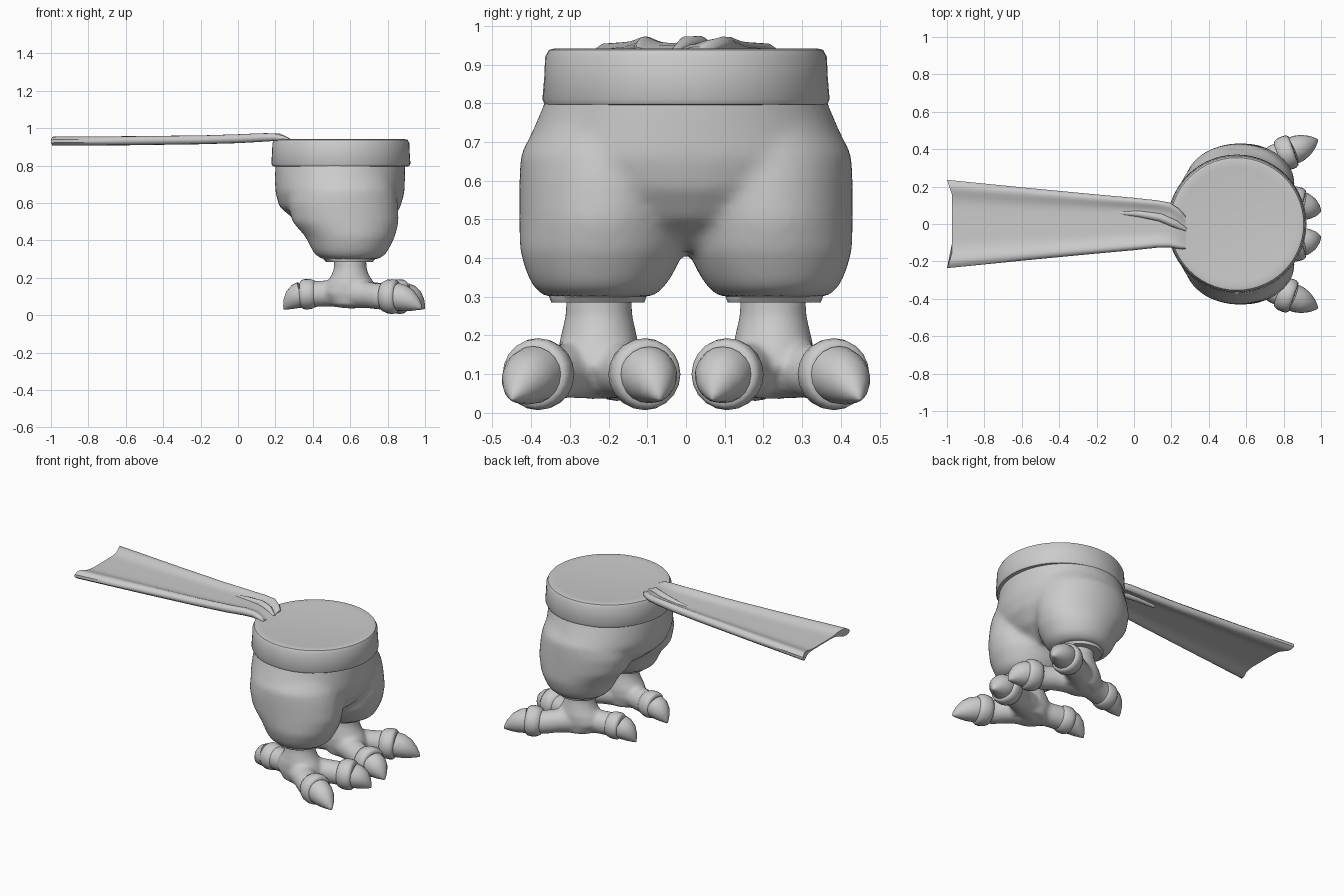
import bpy, bmesh, math
from mathutils import Vector

if "Cube" in bpy.data.objects:
    bpy.data.objects.remove(bpy.data.objects["Cube"])

GREY = (0.6, 0.6, 0.6, 1)
mat = bpy.data.materials.new("plain grey")
mat.use_nodes = True
mat.diffuse_color = GREY
mat.node_tree.nodes["Principled BSDF"].inputs["Base Color"].default_value = GREY


def skin(bm, rings):
    """Bridge closed rings of points and cap both ends."""
    vs = [[bm.verts.new(p) for p in r] for r in rings]
    n = len(vs[0])
    for a, b in zip(vs, vs[1:]):
        for i in range(n):
            j = (i + 1) % n
            bm.faces.new((a[i], a[j], b[j], b[i]))
    bm.faces.new(vs[0][::-1])
    bm.faces.new(vs[-1])


def stack(bm, rows, n=40):
    """Horizontal ellipses: x, y, z, x radius, y radius."""
    turns = [2 * math.pi * i / n for i in range(n)]
    skin(bm, [[(x + rx * math.cos(t), y + ry * math.sin(t), z) for t in turns]
              for x, y, z, rx, ry in rows])


def tube(bm, path, radii, n=20):
    """Round sections that follow a path."""
    pts = [Vector(p) for p in path]
    rings = []
    for i, (p, r) in enumerate(zip(pts, radii)):
        d = (pts[min(i + 1, len(pts) - 1)] - pts[max(i - 1, 0)]).normalized()
        u = d.cross(Vector((0, 0, 1))).normalized()
        v = u.cross(d)
        rings.append([p + r * (u * math.cos(2 * math.pi * k / n) + v * math.sin(2 * math.pi * k / n))
                      for k in range(n)])
    skin(bm, rings)


def finish(name, bm, mirror=False, voxel=0, smooth=0, angle=40):
    bmesh.ops.recalc_face_normals(bm, faces=bm.faces)
    me = bpy.data.meshes.new(name)
    bm.to_mesh(me)
    bm.free()
    me.materials.append(mat)
    ob = bpy.data.objects.new(name, me)
    bpy.context.collection.objects.link(ob)
    bpy.ops.object.select_all(action='DESELECT')
    ob.select_set(True)
    bpy.context.view_layer.objects.active = ob
    if voxel:
        bpy.ops.object.shade_smooth()
    else:
        bpy.ops.object.shade_smooth_by_angle(angle=math.radians(angle))
    if mirror:
        m = ob.modifiers.new("mirror", 'MIRROR')
        m.use_axis = (False, True, False)
        m.use_mirror_merge = False
    if voxel:
        m = ob.modifiers.new("blend", 'REMESH')
        m.mode = 'VOXEL'
        m.voxel_size = voxel
        m.use_smooth_shade = True
        m = ob.modifiers.new("soften", 'SMOOTH')
        m.factor = 0.5
        m.iterations = smooth


# Trousers: two baggy legs blended into a rounded seat
bm = bmesh.new()
stack(bm, [(.60, .225, .30, .15, .14), (.60, .225, .325, .19, .17), (.60, .222, .36, .21, .19),
           (.60, .217, .42, .24, .213), (.575, .215, .50, .285, .216), (.56, .205, .60, .295, .226),
           (.56, .19, .67, .285, .238), (.56, .13, .80, .255, .218), (.56, .12, .88, .24, .2)])
finish_rows = [(.575, 0, .425, .13, .12), (.565, 0, .50, .25, .27), (.545, 0, .58, .325, .385),
               (.545, 0, .66, .346, .428), (.545, 0, .73, .348, .396), (.547, 0, .80, .348, .366),
               (.55, 0, .89, .335, .34)]
stack(bm, finish_rows)
finish("trousers", bm, mirror=True, voxel=.016, smooth=9)

# Waistband with a flat closed top
bm = bmesh.new()
stack(bm, [(.55, 0, .795, .33, .34), (.55, 0, .797, .365, .365), (.55, 0, .81, .372, .371),
           (.55, 0, .87, .368, .366), (.55, 0, .92, .366, .364), (.55, 0, .938, .357, .354),
           (.55, 0, .942, .34, .337), (.55, 0, .938, .31, .305)], 56)
finish("waistband", bm)

# Cuffs at the trouser hems
bm = bmesh.new()
stack(bm, [(.595, .228, .285, .125, .12), (.595, .228, .30, .138, .126), (.595, .228, .33, .13, .12)], 28)
finish("hem_cuffs", bm, mirror=True)

# Each toe: root, knuckle, claw base, claw tip
TOES = [((.60, .21, .12), (.80, .125, .10), (.89, .10, .10), (.998, .068, .035)),
        ((.60, .24, .12), (.76, .36, .10), (.845, .39, .10), (.983, .45, .035)),
        ((.58, .225, .12), (.43, .188, .115), (.345, .175, .112), (.245, .16, .032))]

# Feet: shank and toes blended together
bm = bmesh.new()
stack(bm, [(.60, .225, .05, .10, .09), (.60, .225, .12, .15, .105), (.60, .225, .17, .13, .105),
           (.60, .225, .21, .103, .096), (.60, .225, .25, .088, .087), (.60, .225, .31, .086, .084)], 24)
for root, knuckle, base, tip in TOES:
    tube(bm, [root, Vector(root).lerp(Vector(knuckle), .6), knuckle, Vector(knuckle).lerp(Vector(base), .6)],
         [.085, .07, .07, .072])
finish("feet", bm, mirror=True, voxel=.012, smooth=5)

# Rounded sheaths around the claw roots
bm = bmesh.new()
for i, (root, knuckle, base, tip) in enumerate(TOES):
    k, b = Vector(knuckle), Vector(base)
    size = .082 if i == 2 else .093
    tube(bm, [k.lerp(b, t) for t in (.1, .2, .45, .75, .95, 1.08, 1.1)],
         [size * s for s in (.7, .86, .97, 1, .97, .88, .75)])
finish("claw_sheaths", bm, mirror=True, angle=50)

# Claws: blunt cones that hook downward
bm = bmesh.new()
for i, (root, knuckle, base, tip) in enumerate(TOES):
    b, t = Vector(base), Vector(tip)
    path = []
    for s in (0, .25, .5, .75, .92, 1):
        p = b.lerp(t, s)
        p.z = b.z + (t.z - b.z) * s ** 1.5
        path.append(p)
    size = .07 if i == 2 else .074
    tube(bm, path, [size * s for s in (1, .97, .82, .52, .22, .04)])
finish("claws", bm, mirror=True, angle=50)

# Tail: a flaring sheet with thick rolled edges and a notched end,
# pinched where it meets the waistband
# Stations: x, y centre, half width, middle height, edge rise, groove shift
STATIONS = [(-1, 0, .236, .931, .025, 0), (-.6, 0, .196, .933, .025, 0), (-.2, 0, .158, .938, .024, .02),
            (0, 0, .140, .944, .024, .05), (.12, 0, .127, .950, .023, .1), (.19, -.005, .120, .952, .021, 0),
            (.24, -.025, .108, .946, .018, -.15), (.275, -.045, .092, .934, .012, -.2)]
bm = bmesh.new()
rings = []
for k, (x, yc, half, z, rise, shift) in enumerate(STATIONS):
    ring = []
    for side in (1, -1):
        for i in range(25):
            s = side * (i / 12 - 1)
            rim = math.exp(-((abs(s - shift * (1 - s * s)) - .88) / .25) ** 2)
            drop = .012 * max(0, (abs(s) - .9) / .1)
            notch = .028 * min(1, (1 - abs(s)) / .35) if k == 0 else 0
            ring.append((x + notch, yc + s * half, z + side * (.004 + (rise - .004) * rim - drop)))
    rings.append(ring)
skin(bm, rings)
finish("tail", bm, angle=50)

# Soft fold where the tail tucks into the waistband
bm = bmesh.new()
tube(bm, [(-.1, .06, .934), (.02, .055, .941), (.14, .035, .952), (.22, 0, .952), (.278, -.03, .932)],
     [.01, .018, .022, .021, .01], 14)
finish("tail_fold", bm)
